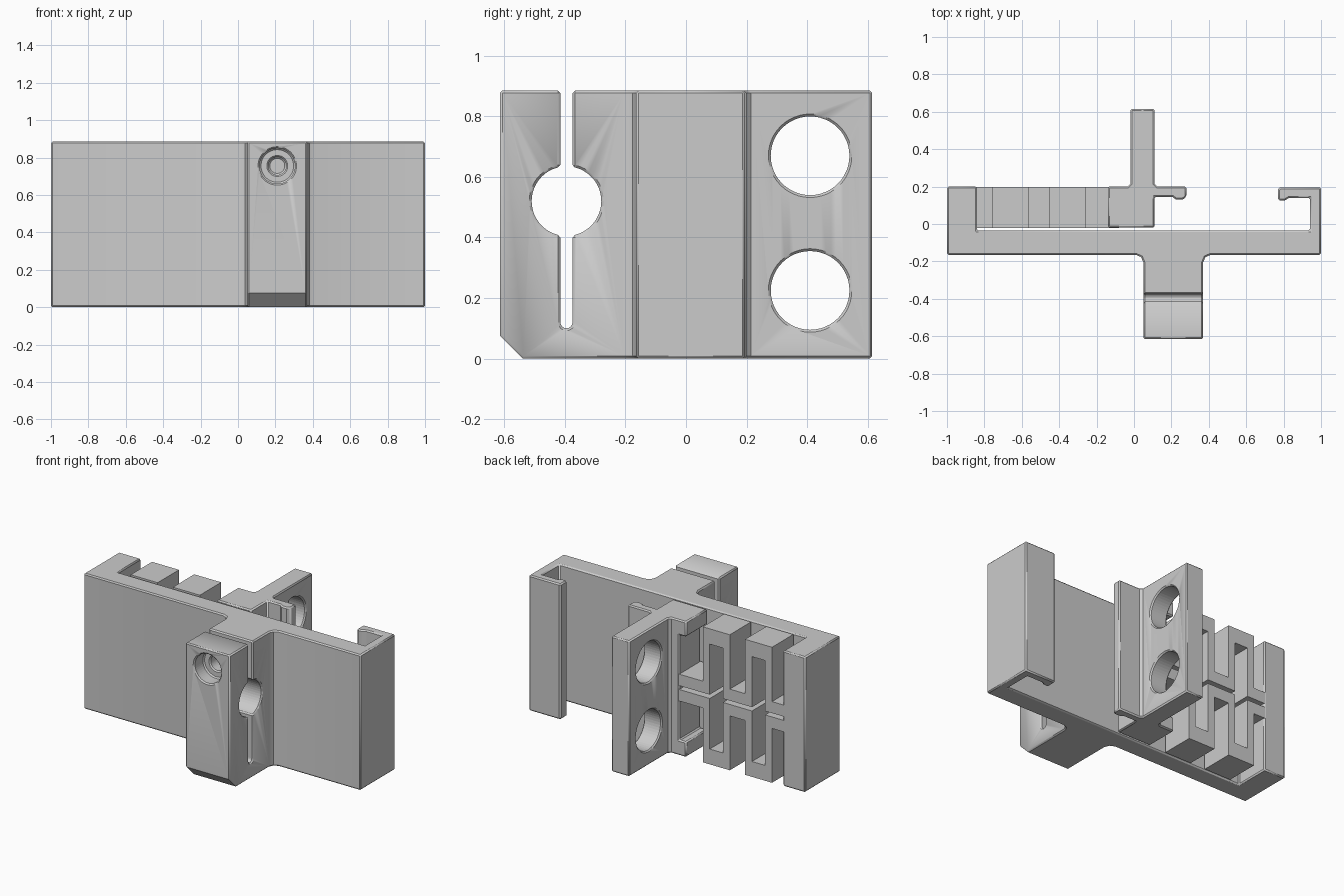
import bpy, bmesh, math
from mathutils import Vector

cube = bpy.data.objects.get("Cube")
if cube:
    bpy.data.objects.remove(cube, do_unlink=True)

H = 0.885          # overall height
EDGE = 0.008       # small chamfer on every sharp edge

grey = bpy.data.materials.new("plain grey")
grey.use_nodes = True
grey.diffuse_color = (0.6, 0.6, 0.6, 1)
grey.node_tree.nodes["Principled BSDF"].inputs["Base Color"].default_value = (0.6, 0.6, 0.6, 1)


def extrude(name, points, axis, start, end):
    """Extrude a 2D outline along x, y or z; the outline uses the other two axes."""
    def place(p, d):
        return {"x": (d, p[0], p[1]), "y": (p[0], d, p[1]), "z": (p[0], p[1], d)}[axis]
    bm = bmesh.new()
    face = bm.faces.new([bm.verts.new(place(p, start)) for p in points])
    out = bmesh.ops.extrude_face_region(bm, geom=[face])
    moved = [g for g in out["geom"] if isinstance(g, bmesh.types.BMVert)]
    bmesh.ops.translate(bm, verts=moved, vec=Vector(place((0, 0), end - start)))
    bmesh.ops.recalc_face_normals(bm, faces=bm.faces)
    mesh = bpy.data.meshes.new(name)
    bm.to_mesh(mesh)
    bm.free()
    mesh.materials.append(grey)
    obj = bpy.data.objects.new(name, mesh)
    bpy.context.collection.objects.link(obj)
    return obj


def rect(a0, a1, b0, b1):
    return [(a0, b0), (a1, b0), (a1, b1), (a0, b1)]


def circle(a, b, r, n=48):
    return [(a + r * math.cos(2 * math.pi * i / n), b + r * math.sin(2 * math.pi * i / n))
            for i in range(n)]


def cut(obj, cutters):
    for c in cutters:
        mod = obj.modifiers.new("cut", 'BOOLEAN')
        mod.operation = 'DIFFERENCE'
        mod.solver = 'EXACT'
        mod.object = c
        c.hide_render = True
        c.hide_set(True)


def finish(obj):
    mod = obj.modifiers.new("edge", 'BEVEL')
    mod.width = EDGE
    mod.segments = 1
    mod.limit_method = 'ANGLE'
    mod.angle_limit = math.radians(50)
    bpy.ops.object.select_all(action='DESELECT')
    obj.select_set(True)
    bpy.context.view_layer.objects.active = obj
    bpy.ops.object.shade_smooth_by_angle(angle=math.radians(25))


# Frame: back plate, thick side wall, hooked arm and front clamp in one outline
frame = extrude("frame", [
    (-1, -.165), (.01, -.165), (.038, -.177), (.05, -.205), (.05, -.615),
    (.37, -.615), (.37, -.205), (.382, -.177), (.41, -.165), (1, -.165),
    (1, .195), (.78, .195), (.77, .185), (.77, .135), (.78, .125), (.805, .125),
    (.83, .14), (.94, .14), (.94, -.035), (-.84, -.035), (-.84, .2), (-1, .2),
], "z", 0, H)

# Clamp cuts: rod hole, slit with a rounded end, lower chamfer, screw recess
slit_y, slit_w, slit_z = -.395, .02, .12
slit = [(slit_y + slit_w, H + .1), (slit_y - slit_w, H + .1)]
slit += [(slit_y - slit_w * math.cos(t * math.pi / 8), slit_z - slit_w * math.sin(t * math.pi / 8))
         for t in range(9)]
cut(frame, [
    extrude("slit_cutter", slit, "x", -.05, .5),
    extrude("rod_hole_cutter", circle(slit_y, .52, .115), "x", -.05, .5),
    extrude("chamfer_cutter", [(-.7, -.1), (-.46, -.08), (-.7, .16)], "x", -.05, .5),
    extrude("screw_recess_cutter", circle(.21, .755, .095), "y", -.7, -.52),
    extrude("screw_hole_cutter", circle(.21, .755, .048), "y", -.6, -.25),
])
finish(frame)

# Sliding carriage with its rear tab and small latch hook
carriage = extrude("carriage", [
    (-.14, -.02), (.11, -.02), (.11, .145), (.205, .145), (.225, .13), (.26, .13),
    (.28, .145), (.28, .2), (.125, .2), (.11, .215), (.11, .615), (-.02, .615),
    (-.02, .215), (-.035, .2), (-.14, .2),
], "z", 0, H)
cut(carriage, [extrude("side_recess_cutter", rect(-.3, -.09, .1, H - .1), "y", -.1, .3)] +
    [extrude("tab_hole_cutter", circle(.41, z, .13), "x", -.2, .3) for z in (.225, .67)])
finish(carriage)

# Upper and lower meander springs joining the side wall to the carriage
gap, link, cap = .455, .53, H - .1
bends = [(-.26, -.455), (-.565, -.76)]
strip = .05
outline = [(-.08, link)]
for a, b in bends:
    outline += [(a, link), (a, H), (b, H), (b, link)]
outline += [(-.85, link), (-.85, gap)]
for a, b in reversed(bends):
    outline += [(b + strip, gap), (b + strip, cap), (a - strip, cap), (a - strip, gap)]
outline.append((-.08, gap))
for name, points in (("upper_spring", outline),
                     ("lower_spring", [(x, H - z) for x, z in outline])):
    spring = extrude(name, points, "y", -.022, .198)
    bpy.ops.object.select_all(action='DESELECT')
    spring.select_set(True)
    bpy.context.view_layer.objects.active = spring
    bpy.ops.object.shade_smooth_by_angle(angle=math.radians(25))
